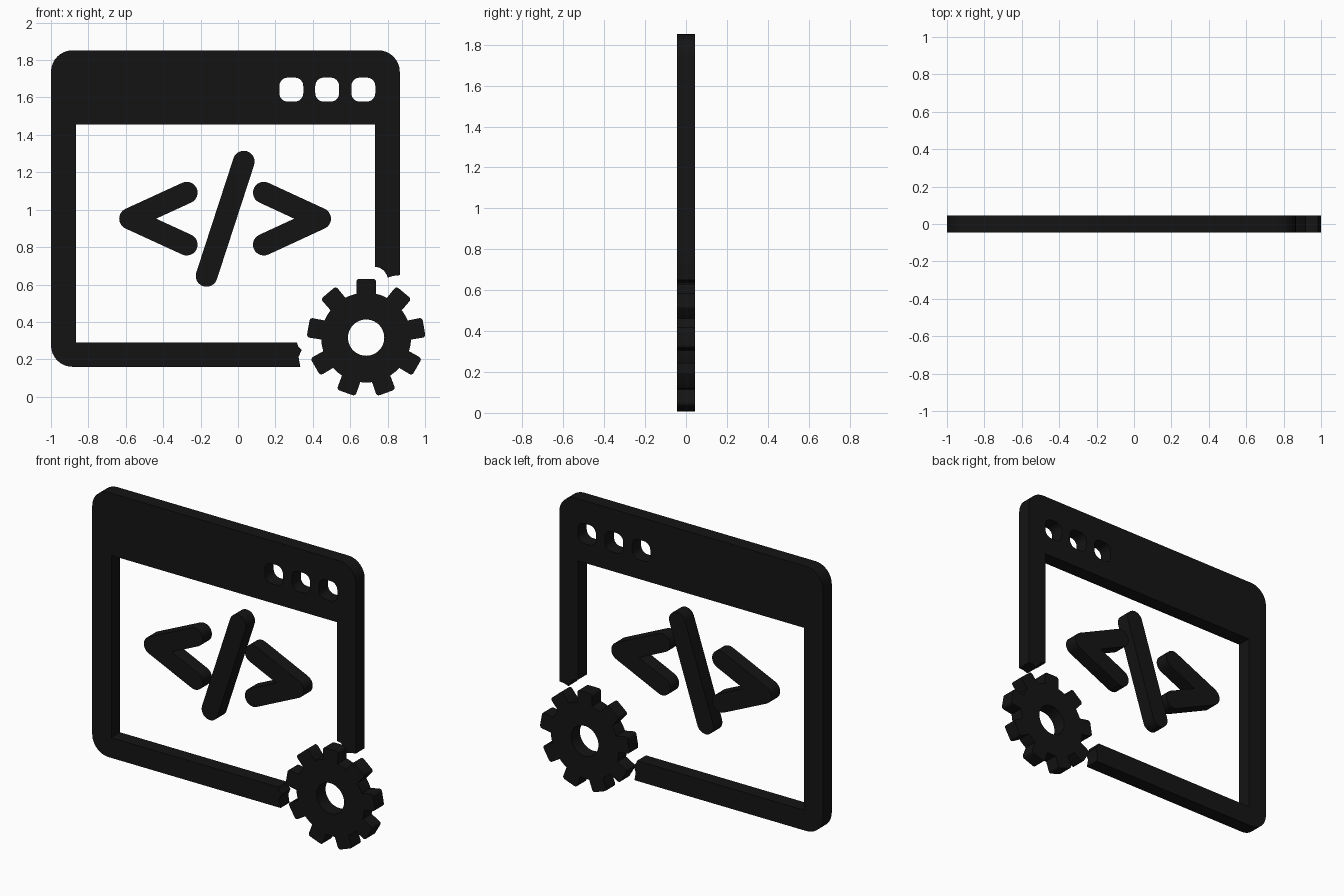
import bpy, bmesh
from math import pi, sin, cos, tan, atan2, radians, hypot
from mathutils import Vector

if "Cube" in bpy.data.objects:
    bpy.data.objects.remove(bpy.data.objects["Cube"])

HALF = 0.045  # half thickness of the whole icon

dark = bpy.data.materials.new("black")
dark.diffuse_color = (0.007, 0.007, 0.007, 1)
dark.use_nodes = True
dark.node_tree.nodes["Principled BSDF"].inputs["Base Color"].default_value = dark.diffuse_color


def arc(cx, cz, r, a0, a1, n=12):
    return [(cx + r * cos(a0 + (a1 - a0) * i / n), cz + r * sin(a0 + (a1 - a0) * i / n))
            for i in range(n + 1)]


def fillet(corners, n=8):
    """Polygon of (x, z, radius) corners, each rounded by its radius."""
    out = []
    for i, (x, z, r) in enumerate(corners):
        p = Vector((x, z))
        if r == 0:
            out.append((x, z))
            continue
        a = (Vector(corners[i - 1][:2]) - p).normalized()
        b = (Vector(corners[(i + 1) % len(corners)][:2]) - p).normalized()
        half = a.angle(b) / 2
        c = p + (a + b).normalized() * (r / sin(half))
        s, e = p + a * (r / tan(half)) - c, p + b * (r / tan(half)) - c
        a0 = atan2(s.y, s.x)
        d = (atan2(e.y, e.x) - a0 + pi) % (2 * pi) - pi
        out += arc(c.x, c.y, r, a0, a0 + d, n)
    return out


def plate(name, *loops):
    """Filled, extruded outline; extra loops become holes."""
    cu = bpy.data.curves.new(name, 'CURVE')
    cu.dimensions, cu.fill_mode, cu.extrude = '2D', 'BOTH', HALF
    for loop in loops:
        sp = cu.splines.new('POLY')
        sp.points.add(len(loop) - 1)
        for pt, (x, z) in zip(sp.points, loop):
            pt.co = (x, z, 0, 1)
        sp.use_cyclic_u = True
    ob = bpy.data.objects.new(name, cu)
    bpy.context.collection.objects.link(ob)
    ob.rotation_euler.x = pi / 2
    bpy.ops.object.select_all(action='DESELECT')
    ob.select_set(True)
    bpy.context.view_layer.objects.active = ob
    bpy.ops.object.convert(target='MESH')
    ob = bpy.context.object
    bm = bmesh.new()
    bm.from_mesh(ob.data)
    bmesh.ops.remove_doubles(bm, verts=bm.verts, dist=1e-5)
    bmesh.ops.recalc_face_normals(bm, faces=bm.faces)
    bm.to_mesh(ob.data)
    bm.free()
    ob.data.materials.clear()
    ob.data.materials.append(dark)
    bpy.ops.object.transform_apply(location=False, rotation=True, scale=False)
    bpy.ops.object.shade_smooth_by_angle(angle=radians(30))
    return ob


# Window frame, open at the lower right where the gear sits
frame = fillet([
    (0.733, 0.695, 0), (0.757, 0.690, 0), (0.78, 0.674, 0), (0.796, 0.65, 0),
    (0.80, 0.637, 0), (0.83, 0.646, 0), (0.865, 0.65, 0),
    (0.865, 1.852, 0.115), (-1, 1.852, 0.115), (-1, 0.16, 0.115),
    (0.333, 0.16, 0), (0.324, 0.212, 0), (0.340, 0.25, 0), (0.322, 0.27, 0), (0.315, 0.289, 0),
    (-0.865, 0.289, 0), (-0.865, 1.455, 0), (0.733, 1.455, 0)])


# Three rounded square buttons cut through the title bar
def button(x, z=1.642, h=0.064, r=0.045):
    return fillet([(x - h, z - h, r), (x + h, z - h, r), (x + h, z + h, r), (x - h, z + h, r)])


plate("window_frame", frame, *[button(x) for x in (0.285, 0.477, 0.67)])

# Angle brackets: round-ended strokes meeting at a round tip
R = 0.058


def bracket(name, tip, end, z=0.952, dz=0.139):
    s = 1 if end > tip else -1
    w = abs(end - tip)
    t = atan2(dz, w)
    pts = arc(w, dz, R, t - pi / 2, t + pi / 2)
    pts += arc(0, 0, R, t + pi / 2, 3 * pi / 2 - t)
    pts += arc(w, -dz, R, -t - pi / 2, -t + pi / 2)
    pts.append((R / sin(t), 0))
    plate(name, [(tip + s * x, z + y) for x, y in pts])


bracket("left_bracket", -0.577, -0.274)
bracket("right_bracket", 0.439, 0.138)

# Slash between the brackets
x0, z0, x1, z1 = -0.168, 0.646, 0.031, 1.257
t = atan2(z1 - z0, x1 - x0)
plate("slash", arc(x1, z1, R, t - pi / 2, t + pi / 2) + arc(x0, z0, R, t + pi / 2, t + 3 * pi / 2))

# Gear: nine square teeth around a ring
GX, GZ, BODY, TIP, W, TEETH = 0.685, 0.316, 0.24, 0.314, 0.053, 9
da = atan2(W, BODY)
step = 2 * pi / TEETH
corners = []
for k in range(TEETH):
    a = pi / 2 + k * step
    for w in (-W, W):
        corners.append((GX + TIP * cos(a) - w * sin(a), GZ + TIP * sin(a) + w * cos(a), 0.016))
    corners += [(x, z, 0) for x, z in arc(GX, GZ, BODY, a + da, a + step - da, 6)]
plate("gear", fillet(corners, 4), arc(GX, GZ, 0.097, 0, 2 * pi * 47 / 48, 47))
